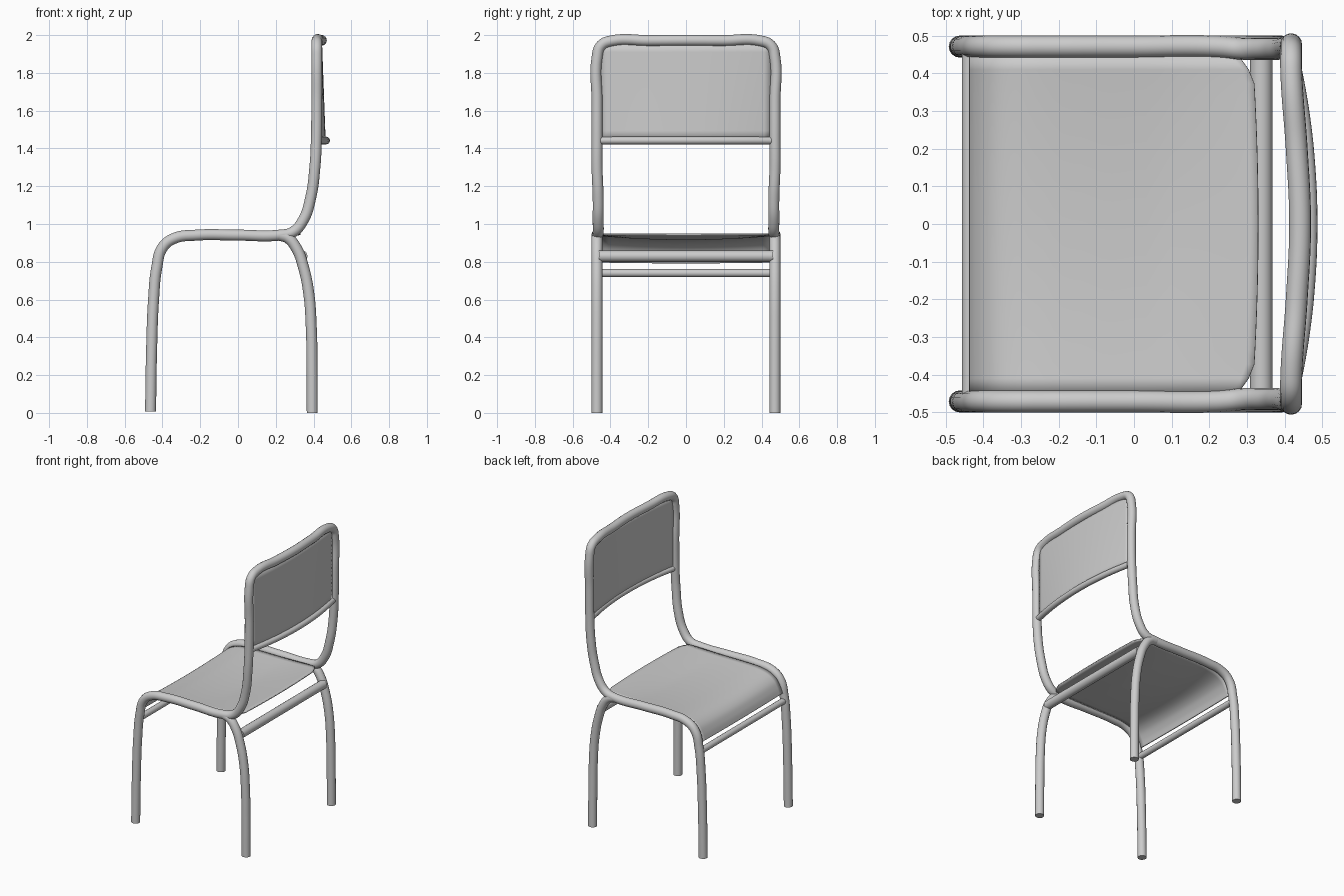
import bpy, bmesh
from mathutils import Vector

if "Cube" in bpy.data.objects:
    bpy.data.objects.remove(bpy.data.objects["Cube"])

R = 0.029   # main tube radius
Y = 0.471   # half spacing of the side tubes


def tube(name, pts, radius):
    """Round capped tube running smoothly through the points."""
    cu = bpy.data.curves.new(name, 'CURVE')
    cu.dimensions = '3D'
    cu.bevel_depth = radius
    cu.bevel_resolution = 6
    cu.resolution_u = 8
    cu.use_fill_caps = True
    sp = cu.splines.new('BEZIER')
    sp.bezier_points.add(len(pts) - 1)
    for bp, p in zip(sp.bezier_points, pts):
        bp.co = p
        bp.handle_left_type = bp.handle_right_type = 'AUTO'
    ob = bpy.data.objects.new(name, cu)
    finish(ob, convert=True)
    return ob


def finish(ob, convert=False):
    """Link, convert to mesh and smooth shade."""
    bpy.context.collection.objects.link(ob)
    bpy.ops.object.select_all(action='DESELECT')
    bpy.context.view_layer.objects.active = ob
    ob.select_set(True)
    if convert:
        bpy.ops.object.convert(target='MESH')
    bpy.ops.object.shade_smooth_by_angle()


def sheet(name, func, nu, nv, thickness):
    """Thin panel from func(u, v), u in 0..1 and v in -1..1."""
    bm = bmesh.new()
    g = [[bm.verts.new(func(i / nu, 2 * j / nv - 1)) for j in range(nv + 1)]
         for i in range(nu + 1)]
    for i in range(nu):
        for j in range(nv):
            bm.faces.new((g[i][j], g[i][j + 1], g[i + 1][j + 1], g[i + 1][j]))
    bmesh.ops.recalc_face_normals(bm, faces=bm.faces)
    me = bpy.data.meshes.new(name)
    bm.to_mesh(me)
    bm.free()
    ob = bpy.data.objects.new(name, me)
    mod = ob.modifiers.new("thickness", 'SOLIDIFY')
    mod.thickness = thickness
    mod.offset = 0
    finish(ob)
    return ob


def catmull(pts, t):
    """Point on a smooth line through pts, t in 0..1."""
    n = len(pts) - 1
    i = min(int(t * n), n - 1)
    f = t * n - i
    a, b, c, d = (Vector(pts[max(0, min(n, i + k))]) for k in (-1, 0, 1, 2))
    return 0.5 * (2 * b + (c - a) * f + (2 * a - 5 * b + 4 * c - d) * f * f
                  + (3 * b - a - 3 * c + d) * f ** 3)


# Continuous frame: front leg, seat rail, back upright, over the top, and back down
side = [(-0.463, 0.008), (-0.457, 0.35), (-0.447, 0.6), (-0.43, 0.77),
        (-0.40, 0.875), (-0.34, 0.923), (-0.22, 0.941), (0.0, 0.941), (0.22, 0.941),
        (0.29, 0.957), (0.345, 1.02), (0.385, 1.14), (0.407, 1.30), (0.415, 1.45),
        (0.417, 1.65), (0.417, 1.88)]
half = [(x, -Y + (0.006 if 0.95 < z < 1.25 else 0), z) for x, z in side]
half += [(0.417, -0.449, 1.945), (0.418, -0.39, 1.97), (0.432, -0.2, 1.971)]
mirror = [(x, -y, z) for x, y, z in reversed(half)]
tube("main_frame", half + [(0.441, 0, 1.972)] + mirror, R)

# Rear legs branching off the seat rails
rear = [(0.22, 0.941), (0.265, 0.925), (0.31, 0.87), (0.347, 0.77),
        (0.375, 0.63), (0.388, 0.45), (0.392, 0.25), (0.393, 0.0)]
for s, label in ((-1, "near"), (1, "far")):
    tube("rear_leg_" + label, [(x, s * Y, z) for x, z in rear], R)

# Cross bars
tube("rear_cross_bar", [(0.338, -0.46, 0.83), (0.338, 0.46, 0.83)], 0.03)
tube("front_cross_bar", [(-0.436, -0.46, 0.74), (-0.436, 0.46, 0.74)], 0.021)

# Bowed bar under the backrest
tube("backrest_bar",
     [(0.467 - 0.05 * (y / 0.455) ** 2, y, 1.442)
      for y in (-0.455, -0.3, -0.15, 0, 0.15, 0.3, 0.455)], 0.02)

# Backrest panel between bar and frame
def back_point(u, v):
    bow = (0.045 * (1 - u) + 0.026 * u) * (1 - v * v)
    return (0.415 + bow, 0.45 * v, 1.442 + 0.52 * u)

sheet("backrest_panel", back_point, 10, 24, 0.008)

# Seat: lightly sagging sheet rolled down at the front, rear corners clipped
profile = [(0.30, 0.946), (0.15, 0.941), (0.0, 0.94), (-0.14, 0.94), (-0.26, 0.936),
           (-0.34, 0.918), (-0.39, 0.885), (-0.418, 0.84), (-0.434, 0.797)]

def seat_point(u, v):
    p = catmull(profile, u)
    y = 0.447 * v
    rear_x = 0.33 - 0.015 * v * v - max(0, abs(y) - 0.39) * 0.65
    x = p.x + (rear_x - 0.30) * max(0, 1 - u * 4)
    sag = 0.02 * (1 - v * v) * min(1, u * 5) * min(1, max(0.2, (1 - u) * 2))
    return (x, y, p.y - sag)

sheet("seat", seat_point, 40, 24, 0.009)
